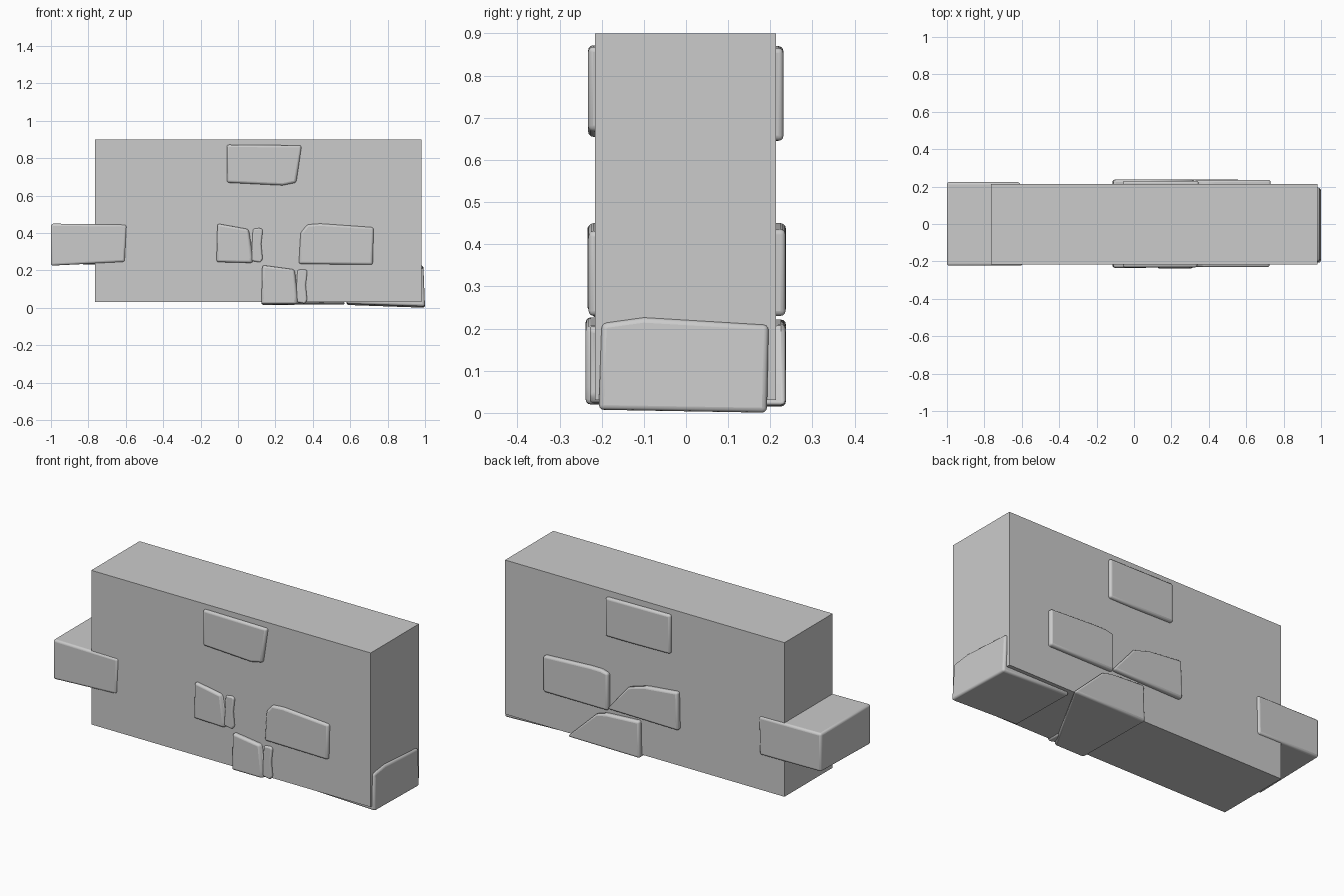
import bpy
import bmesh
import math

cube = bpy.data.objects.get("Cube")
if cube:
    bpy.data.objects.remove(cube)

# One stone colour throughout
stone = bpy.data.materials.new("pale_grey_stone")
stone.use_nodes = True
grey = (0.6, 0.6, 0.6, 1)
stone.diffuse_color = grey
stone.node_tree.nodes["Principled BSDF"].inputs["Base Color"].default_value = grey


def loft(name, start, end, bevel=0.012):
    """Solid between two outlines with equal point counts, edges rounded."""
    bm = bmesh.new()
    a = [bm.verts.new(p) for p in start]
    b = [bm.verts.new(p) for p in end]
    bm.faces.new(a)
    bm.faces.new(b[::-1])
    for i in range(len(a)):
        j = (i + 1) % len(a)
        bm.faces.new((a[j], a[i], b[i], b[j]))
    bmesh.ops.recalc_face_normals(bm, faces=bm.faces)
    mesh = bpy.data.meshes.new(name)
    bm.to_mesh(mesh)
    bm.free()
    mesh.materials.append(stone)
    obj = bpy.data.objects.new(name, mesh)
    bpy.context.collection.objects.link(obj)
    if bevel:
        mod = obj.modifiers.new("worn_edges", "BEVEL")
        mod.width = bevel
        mod.segments = 3
        mod.limit_method = "ANGLE"
        mod.angle_limit = math.radians(25)
        bpy.ops.object.select_all(action="DESELECT")
        obj.select_set(True)
        bpy.context.view_layer.objects.active = obj
        bpy.ops.object.shade_smooth_by_angle(angle=math.radians(40))
    return obj


def brick(name, front, back, y0, y1, bevel=0.012):
    """Brick running through the wall, outlines given as (x, z)."""
    return loft(name, [(x, y0, z) for x, z in front],
                [(x, y1, z) for x, z in back], bevel)


# Main wall block
wall = [(-0.765, 0.03), (0.98, 0.03), (0.98, 0.9), (-0.765, 0.9)]
brick("wall_block", wall, wall, -0.216, 0.214, 0)

# Whole bricks
brick("top_brick",
      [(-0.06, 0.67), (0.24, 0.655), (0.31, 0.67), (0.34, 0.868), (-0.06, 0.872)],
      [(-0.06, 0.65), (0.2, 0.645), (0.345, 0.645), (0.345, 0.865), (-0.06, 0.87)],
      -0.232, 0.231)
brick("end_brick",
      [(-1, 0.225), (-0.605, 0.245), (-0.595, 0.445), (-1, 0.45)],
      [(-1, 0.235), (-0.615, 0.23), (-0.61, 0.445), (-1, 0.45)],
      -0.223, 0.224)
brick("side_brick",
      [(0.325, 0.235), (0.72, 0.23), (0.725, 0.43), (0.44, 0.45), (0.37, 0.445), (0.335, 0.4)],
      [(0.325, 0.23), (0.73, 0.23), (0.73, 0.435), (0.44, 0.45), (0.37, 0.45), (0.325, 0.44)],
      -0.231, 0.236)

# Two broken bricks: the front ends at a crack, the back tapers to a point
brick("middle_brick",
      [(-0.115, 0.245), (0.07, 0.24), (0.075, 0.27), (0.055, 0.42), (-0.11, 0.45)],
      [(-0.115, 0.235), (0.335, 0.24), (0.2, 0.4), (0.09, 0.43), (-0.11, 0.45)],
      -0.234, 0.237)
brick("low_brick",
      [(0.125, 0.02), (0.31, 0.02), (0.315, 0.06), (0.3, 0.205), (0.13, 0.228)],
      [(0.125, 0.015), (0.585, 0.018), (0.4, 0.195), (0.34, 0.21), (0.13, 0.222)],
      -0.238, 0.237)

# Chips beside the cracks
chip = [(0, 0.01), (0.05, 0), (0.062, 0.02), (0.054, 0.1), (0.063, 0.175), (0.05, 0.185), (0.01, 0.18)]
for name, x0, z0 in (("middle_chip", 0.07, 0.242), ("low_chip", 0.308, 0.022)):
    outline = [(x0 + x, z0 + z) for x, z in chip]
    brick(name, outline, outline, -0.228, -0.15, 0.008)

# Corner brick, showing at the end and underneath
profile = [(-0.207, 0.007), (0.192, 0), (0.196, 0.208), (-0.1, 0.226), (-0.2, 0.212)]
loft("corner_brick",
     [(0.58, y, z + 0.015) for y, z in profile],
     [(1 - 0.04 * z, y, z) for y, z in profile])
